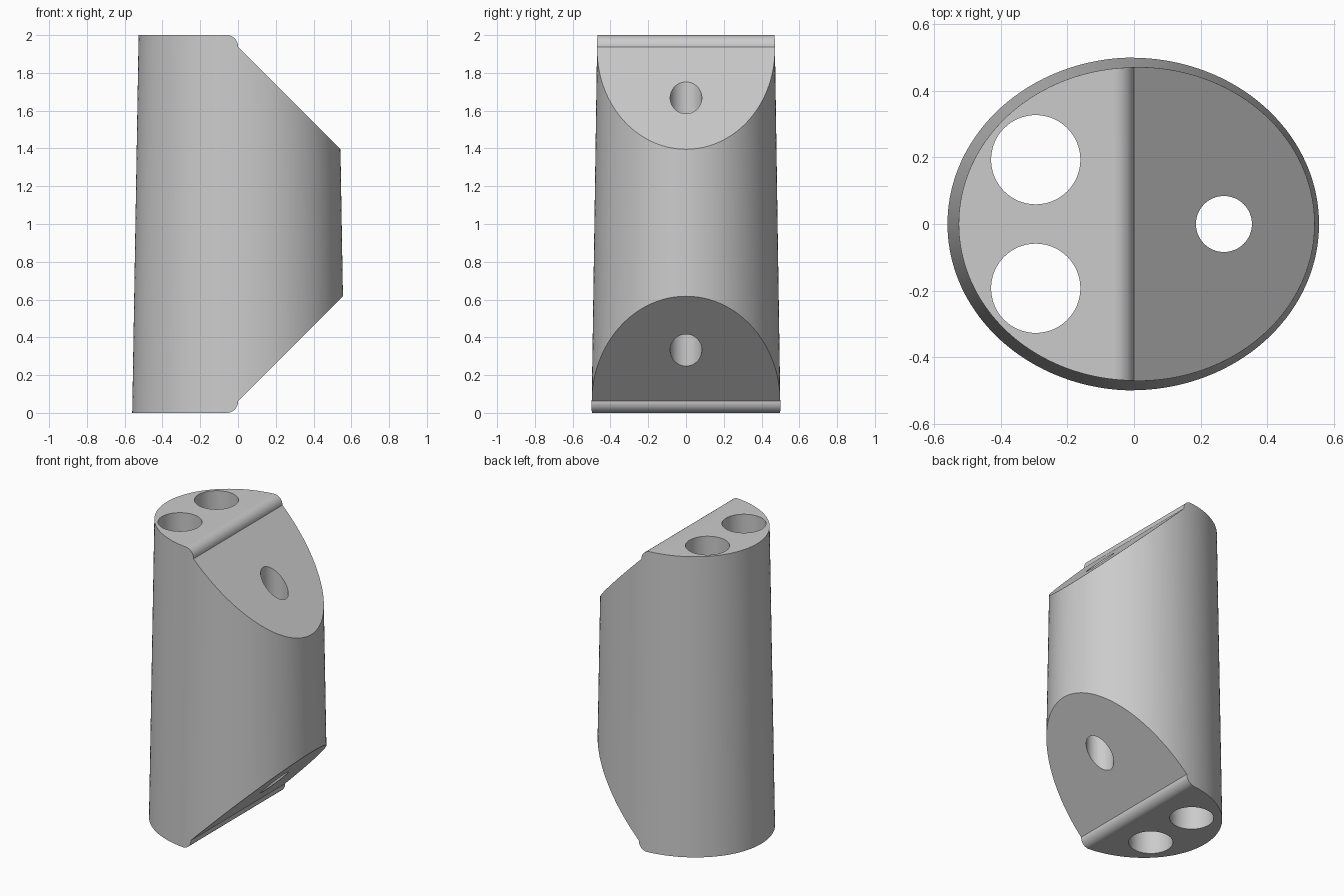
import bpy
import math

cube = bpy.data.objects.get("Cube")
if cube:
    bpy.data.objects.remove(cube, do_unlink=True)

# Single grey material
grey = bpy.data.materials.new("plain grey")
grey.use_nodes = True
grey.diffuse_color = (0.6, 0.6, 0.6, 1)
grey.node_tree.nodes["Principled BSDF"].inputs["Base Color"].default_value = (0.6, 0.6, 0.6, 1)

HEIGHT = 2.0
ROUND = 0.06
CENTRE_X = 0.003


def hide(ob):
    ob.hide_render = True
    ob.hide_set(True)


def apply_boolean(target, cutter, operation):
    mod = target.modifiers.new(cutter.name, "BOOLEAN")
    mod.operation = operation
    mod.solver = "EXACT"
    mod.object = cutter
    bpy.ops.object.select_all(action="DESELECT")
    target.select_set(True)
    bpy.context.view_layer.objects.active = target
    bpy.ops.object.modifier_apply(modifier=mod.name)
    bpy.data.objects.remove(cutter, do_unlink=True)


# Tapered oval body
bpy.ops.mesh.primitive_cone_add(vertices=160, radius1=0.5, radius2=0.47,
                                depth=HEIGHT, location=(CENTRE_X, 0, HEIGHT / 2))
body = bpy.context.object
body.name = "body"
body.scale.x = 0.563 / 0.5
bpy.ops.object.transform_apply(location=True, rotation=False, scale=True)

# Side profile: flat ends, rounded lips and 45 degree bevels
upper = [(-1, HEIGHT + 0.1), (-ROUND - 0.3, HEIGHT)]
upper = [(-1, HEIGHT)]
for i in range(13):
    a = math.pi / 2 * (1 - i / 12)
    upper.append((ROUND * (math.cos(a) - 1), HEIGHT - ROUND + ROUND * math.sin(a)))
upper += [(0, 1.938), (0.8, 1.138)]
profile = upper + [(x, HEIGHT - z) for x, z in reversed(upper)]

n = len(profile)
verts = [(x, y, z) for y in (-1, 1) for x, z in profile]
faces = [tuple(range(n)), tuple(reversed(range(n, 2 * n)))]
faces += [(i, i + n, (i + 1) % n + n, (i + 1) % n) for i in range(n)]
mesh = bpy.data.meshes.new("profile_block")
mesh.from_pydata(verts, [], faces)
block = bpy.data.objects.new("profile_block", mesh)
bpy.context.collection.objects.link(block)
hide(block)
apply_boolean(body, block, "INTERSECT")

# Three vertical through holes
for name, x, y, r in (("back_hole", -0.295, 0.193, 0.134),
                      ("front_hole", -0.295, -0.193, 0.134),
                      ("side_hole", 0.27, 0, 0.084)):
    bpy.ops.mesh.primitive_cylinder_add(vertices=64, radius=r, depth=3,
                                        location=(x, y, HEIGHT / 2))
    drill = bpy.context.object
    drill.name = name
    hide(drill)
    apply_boolean(body, drill, "DIFFERENCE")

# Finish
body.data.materials.clear()
body.data.materials.append(grey)
for poly in body.data.polygons:
    poly.material_index = 0
bpy.ops.object.select_all(action="DESELECT")
body.select_set(True)
bpy.context.view_layer.objects.active = body
bpy.ops.object.shade_smooth_by_angle(angle=math.radians(30))
